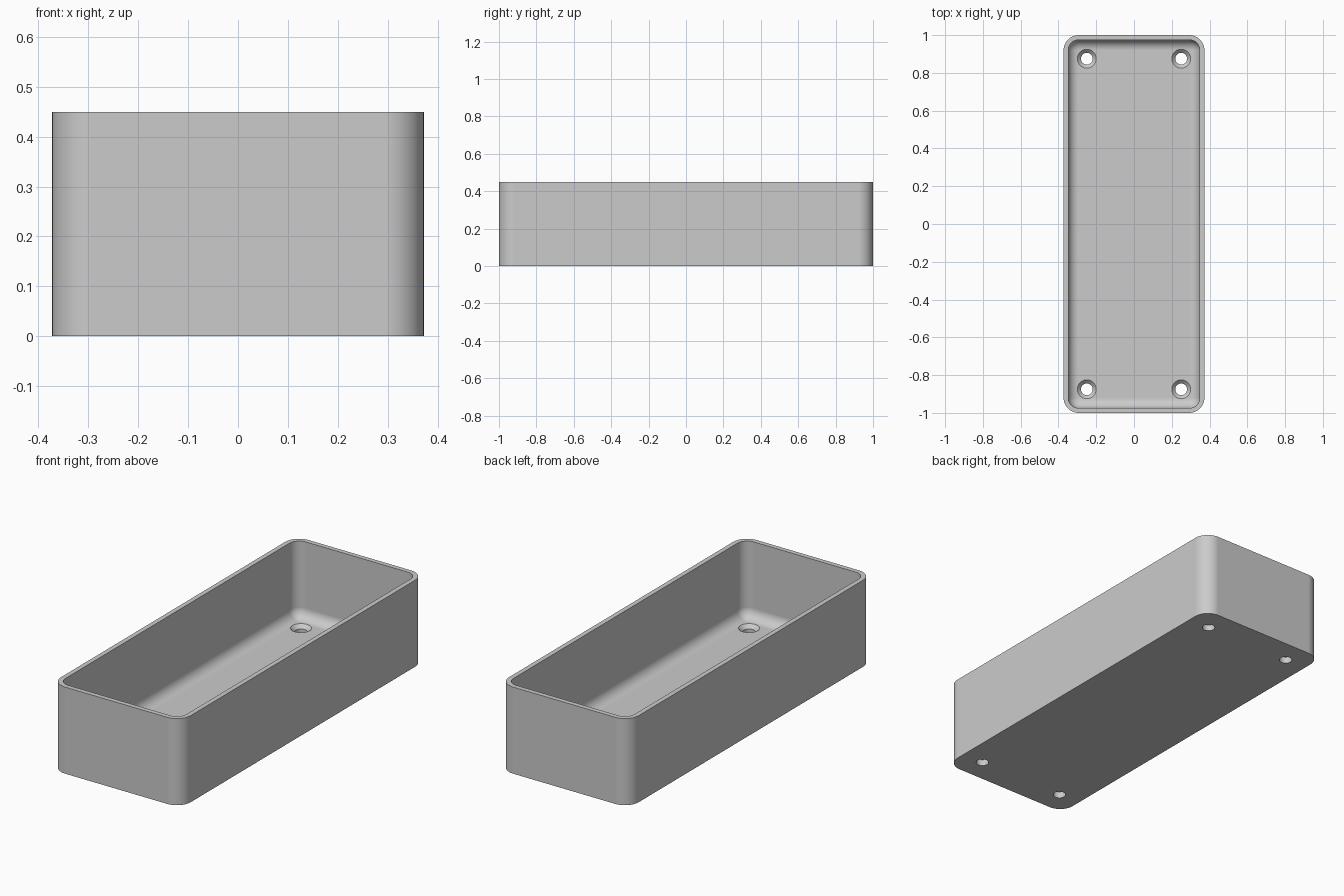
import bpy, bmesh, math

if "Cube" in bpy.data.objects:
    bpy.data.objects.remove(bpy.data.objects["Cube"])

HALF_X, HALF_Y, HEIGHT = 0.373, 1.0, 0.45
CORNER, WALL, FLOOR, FILLET = 0.08, 0.025, 0.052, 0.054
HOLE_X, HOLE_Y, HOLE_R, SINK_R = 0.25, 0.875, 0.031, 0.05

grey = bpy.data.materials.new("light grey")
grey.use_nodes = True
colour = (0.6, 0.6, 0.6, 1)
grey.diffuse_color = colour
grey.node_tree.nodes["Principled BSDF"].inputs["Base Color"].default_value = colour


def rounded_ring(bm, inset, z, steps=10):
    """Rounded rectangle of vertices, inset from the outer wall."""
    radius = CORNER - inset
    verts = []
    for quarter, (sx, sy) in enumerate([(1, 1), (-1, 1), (-1, -1), (1, -1)]):
        for i in range(steps + 1):
            a = (quarter + i / steps) * math.pi / 2
            verts.append(bm.verts.new((sx * (HALF_X - CORNER) + radius * math.cos(a),
                                       sy * (HALF_Y - CORNER) + radius * math.sin(a), z)))
    return verts


def circle_ring(bm, x, y, radius, z, steps=32):
    return [bm.verts.new((x + radius * math.cos(i * math.tau / steps),
                          y + radius * math.sin(i * math.tau / steps), z)) for i in range(steps)]


def loft(bm, rings):
    """Skin consecutive rings and cap both ends."""
    for low, high in zip(rings, rings[1:]):
        for i in range(len(low)):
            j = (i + 1) % len(low)
            bm.faces.new((low[i], low[j], high[j], high[i]))
    bm.faces.new(rings[0])
    bm.faces.new(rings[-1])


def finish(bm, name):
    bmesh.ops.recalc_face_normals(bm, faces=bm.faces)
    mesh = bpy.data.meshes.new(name)
    bm.to_mesh(mesh)
    bm.free()
    mesh.materials.append(grey)
    obj = bpy.data.objects.new(name, mesh)
    bpy.context.collection.objects.link(obj)
    return obj


# Tray: outer wall, flat rim, inner wall, fillet down to the floor
bm = bmesh.new()
profile = [(0, 0), (0, HEIGHT), (WALL, HEIGHT)]
for i in range(11):
    a = i / 10 * math.pi / 2
    profile.append((WALL + FILLET * (1 - math.cos(a)), FLOOR + FILLET * (1 - math.sin(a))))
loft(bm, [rounded_ring(bm, inset, z) for inset, z in profile])
tray = finish(bm, "tray")

# Countersunk screw hole cutters, one near each corner
bm = bmesh.new()
sink_depth = SINK_R - HOLE_R
for sx in (-1, 1):
    for sy in (-1, 1):
        steps = [(HOLE_R, -0.05), (HOLE_R, FLOOR - sink_depth), (SINK_R, FLOOR), (SINK_R, FLOOR + 0.05)]
        loft(bm, [circle_ring(bm, sx * HOLE_X, sy * HOLE_Y, r, z) for r, z in steps])
cutter = finish(bm, "screw_hole_cutter")
cutter.hide_render = True

# Cut the holes, then shade
bpy.ops.object.select_all(action="DESELECT")
bpy.context.view_layer.objects.active = tray
tray.select_set(True)
cut = tray.modifiers.new("screw holes", "BOOLEAN")
cut.operation = "DIFFERENCE"
cut.solver = "EXACT"
cut.object = cutter
bpy.ops.object.modifier_apply(modifier=cut.name)
bpy.data.objects.remove(cutter)
bpy.ops.object.shade_smooth_by_angle(angle=math.radians(30))
weighted = tray.modifiers.new("even shading", "WEIGHTED_NORMAL")
weighted.keep_sharp = True
